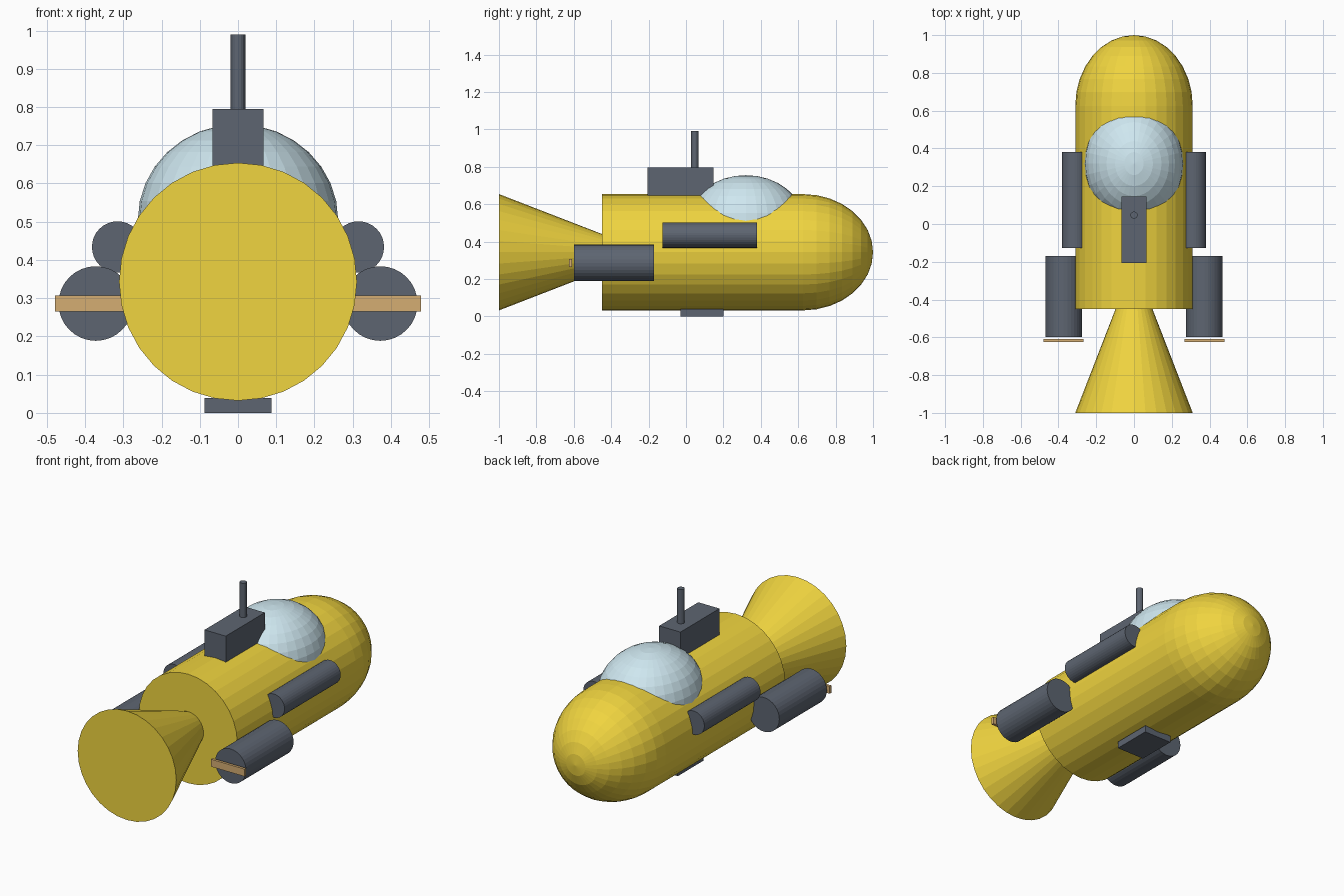
import bpy, bmesh
from math import pi, sin, cos
from mathutils import Matrix

if "Cube" in bpy.data.objects:
    bpy.data.objects.remove(bpy.data.objects["Cube"])


def material(name, rgb):
    m = bpy.data.materials.new(name)
    m.diffuse_color = (*rgb, 1)
    m.use_nodes = True
    m.node_tree.nodes["Principled BSDF"].inputs["Base Color"].default_value = m.diffuse_color
    return m


YELLOW = material("yellow_paint", (0.87, 0.66, 0.05))
DARK = material("dark_metal", (0.11, 0.13, 0.165))
GLASS = material("pale_glass", (0.62, 0.80, 0.87))
BRASS = material("brass", (0.66, 0.42, 0.17))


def finish(name, bm, mat):
    bmesh.ops.recalc_face_normals(bm, faces=bm.faces)
    mesh = bpy.data.meshes.new(name)
    bm.to_mesh(mesh)
    bm.free()
    mesh.materials.append(mat)
    ob = bpy.data.objects.new(name, mesh)
    bpy.context.collection.objects.link(ob)
    return ob


def box(name, lo, hi, mat):
    bm = bmesh.new()
    bmesh.ops.create_cube(bm, size=1)
    for v in bm.verts:
        v.co = [(a + b) / 2 + c * (b - a) for a, b, c in zip(lo, hi, v.co)]
    return finish(name, bm, mat)


def lathe_y(name, profile, x, z, mat, sides=32):
    """Closed solid of revolution along y from (radius, y) points."""
    bm = bmesh.new()
    rings = []
    for r, y in profile:
        if r < 1e-5:
            rings.append([bm.verts.new((x, y, z))])
        else:
            rings.append([bm.verts.new((x + r * cos(2 * pi * i / sides), y,
                                        z + r * sin(2 * pi * i / sides)))
                          for i in range(sides)])
    for a, b in zip(rings, rings[1:]):
        for i in range(sides):
            j = (i + 1) % sides
            if len(b) == 1:
                bm.faces.new((a[i], a[j], b[0]))
            else:
                bm.faces.new((a[i], a[j], b[j], b[i]))
    for ring in (rings[0], rings[-1]):
        if len(ring) > 1:
            bm.faces.new(ring)
    return finish(name, bm, mat)


AXIS_Z, R = 0.343, 0.311

# Hull with stretched round nose
nose = [(R * cos(t), 0.625 + 0.375 * sin(t)) for t in (pi / 2 * i / 8 for i in range(9))]
lathe_y("hull", [(R, -0.45)] + nose, 0, AXIS_Z, YELLOW)

# Flared tail cone, narrow end buried in the hull
lathe_y("tail_cone", [(R, -1.0), (0.09, -0.43)], 0, AXIS_Z, YELLOW)

# Canopy bubble
bm = bmesh.new()
bmesh.ops.create_uvsphere(bm, u_segments=32, v_segments=16, radius=1,
                          matrix=Matrix.Translation((0, 0.32, 0.505)) @
                          Matrix.Diagonal((0.262, 0.31, 0.25, 1)))
finish("canopy", bm, GLASS)

# Tower, mast and belly skid
box("tower", (-0.067, -0.206, 0.6), (0.067, 0.146, 0.795), DARK)
bm = bmesh.new()
bmesh.ops.create_cone(bm, cap_ends=True, segments=16, radius1=0.019, radius2=0.019,
                      depth=0.22, matrix=Matrix.Translation((0, 0.047, 0.88)))
finish("mast", bm, DARK)
box("belly_skid", (-0.088, -0.03, 0), (0.088, 0.2, 0.039), DARK)

# Side tanks, thrusters and propeller blades on both sides
for side, s in (("left", -1), ("right", 1)):
    lathe_y(side + "_tank", [(0.067, -0.126), (0.067, 0.38)], s * 0.315, 0.434, DARK)
    lathe_y(side + "_thruster", [(0.0975, -0.598), (0.0975, -0.17)], s * 0.372, 0.286, DARK)
    x = s * 0.373
    box(side + "_propeller", (x - 0.106, -0.625, 0.265), (x + 0.106, -0.61, 0.307), BRASS)
